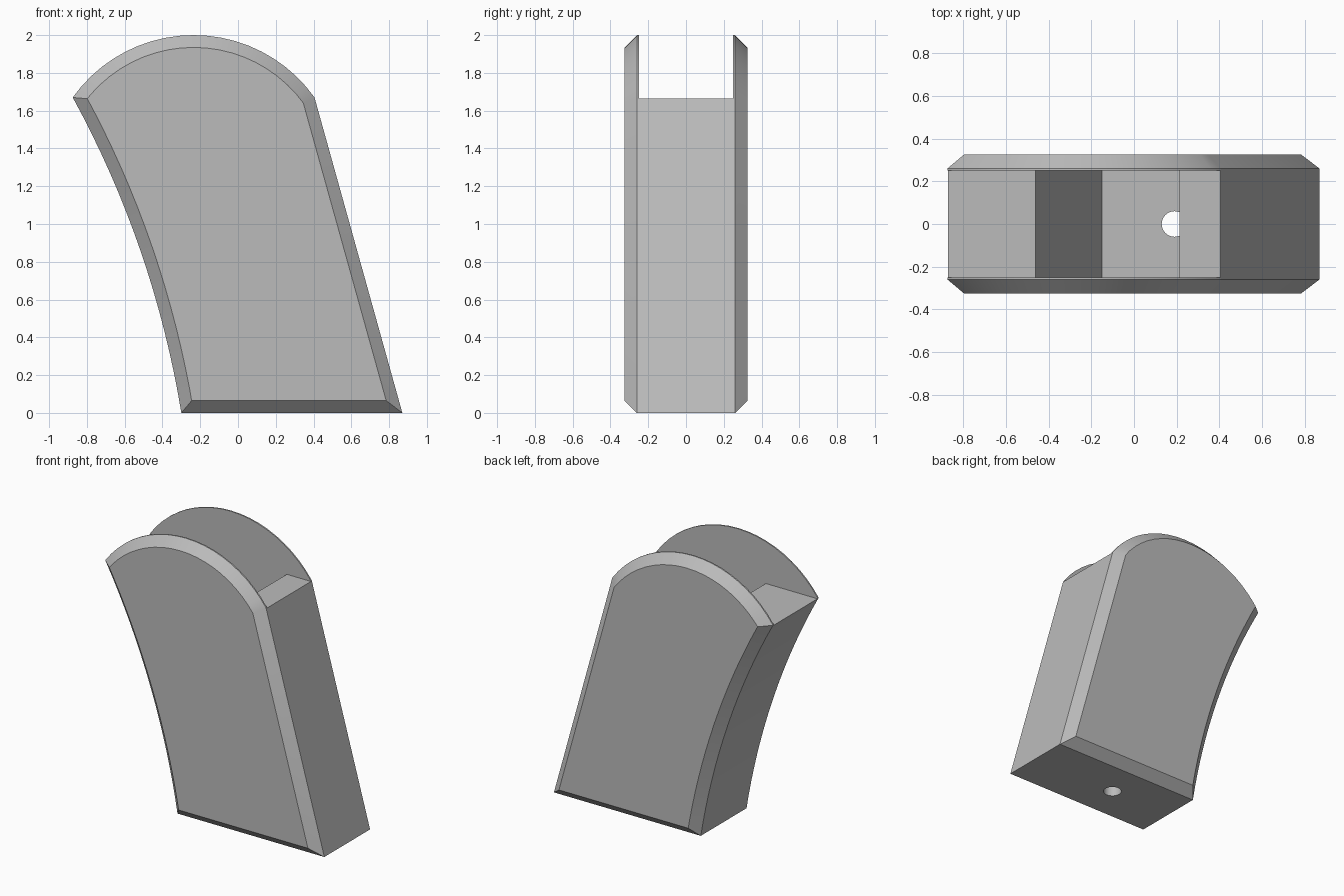
import bpy, bmesh, math
from mathutils import Vector

if "Cube" in bpy.data.objects:
    bpy.data.objects.remove(bpy.data.objects["Cube"])

HALF, RIM, BEV = 0.325, 0.26, 0.065   # half thickness, start of chamfer, chamfer inset
DECK = 1.665                          # height of the floor between the two cheeks

grey = bpy.data.materials.new("mid grey")
grey.diffuse_color = (0.5, 0.5, 0.5, 1)
grey.use_nodes = True
grey.node_tree.nodes["Principled BSDF"].inputs["Base Color"].default_value = grey.diffuse_color


def arc(a, b, sag, n):
    """Points of a circular arc from a to b, bulging sag to the left of a->b."""
    a, b = Vector(a), Vector(b)
    d = b - a
    h = d.length / 2
    r = (h * h + sag * sag) / (2 * sag)
    left = Vector((-d.y, d.x)).normalized()
    centre = (a + b) / 2 + left * (sag - r)
    half = math.asin(h / r)
    along = d.normalized()
    return [centre + left * r * math.cos(t) + along * r * math.sin(t)
            for t in (half * (2 * i / n - 1) for i in range(n + 1))]


def inset(pts, dist):
    """Mitred inward offset of a clockwise outline."""
    out = []
    for i, p in enumerate(pts):
        e1 = (p - pts[i - 1]).normalized()
        e2 = (pts[(i + 1) % len(pts)] - p).normalized()
        n1, n2 = Vector((e1.y, -e1.x)), Vector((e2.y, -e2.x))
        out.append(p + (n1 + n2) * dist / (1 + n1.dot(n2)))
    return out


def loft(name, rings):
    """Closed solid through (y, outline) rings."""
    bm = bmesh.new()
    loops = [[bm.verts.new((p[0], y, p[1])) for p in pts] for y, pts in rings]
    n = len(loops[0])
    for A, B in zip(loops, loops[1:]):
        for i in range(n):
            j = (i + 1) % n
            bm.faces.new((A[i], A[j], B[j], B[i]))
    bm.faces.new(loops[0])
    bm.faces.new(loops[-1])
    bmesh.ops.recalc_face_normals(bm, faces=bm.faces)
    me = bpy.data.meshes.new(name)
    bm.to_mesh(me)
    bm.free()
    me.materials.append(grey)
    ob = bpy.data.objects.new(name, me)
    bpy.context.collection.objects.link(ob)
    return ob


# Leaning body: curved left side, domed top, straight right side, chamfered rims
side = arc((-0.30, 0), (-0.875, 1.67), -0.075, 16)
dome = arc((-0.875, 1.67), (0.405, 1.67), 0.33, 20)
outline = side[:-1] + dome + [Vector((0.87, 0))]
small = inset(outline, BEV)
body = loft("body", [(-HALF, small), (-RIM, outline), (RIM, outline), (HALF, small)])

# Slot between the cheeks, leaning pocket below it, drilled hole in the base
slot_pts = [(-1.2, DECK), (-1.2, 2.3), (1.2, 2.3), (1.2, DECK)]
pocket_pts = [(-0.15, 0.54), (-0.4737, 1.71), (0.2013, 1.71), (0.525, 0.54)]
cutters = [loft(name, [(-0.25, pts), (0.25, pts)])
           for name, pts in (("slot_cutter", slot_pts), ("pocket_cutter", pocket_pts))]
bpy.ops.mesh.primitive_cylinder_add(vertices=32, radius=0.06, depth=1.0, location=(0.19, 0, 0.3))
hole = bpy.context.object
hole.name = "hole_cutter"
hole.data.materials.append(grey)
cutters.append(hole)

bpy.ops.object.select_all(action='DESELECT')
bpy.context.view_layer.objects.active = body
body.select_set(True)
for c in cutters:
    c.hide_render = True
    m = body.modifiers.new(c.name, 'BOOLEAN')
    m.operation, m.solver, m.object = 'DIFFERENCE', 'EXACT', c
    bpy.ops.object.modifier_apply(modifier=m.name)
for c in cutters:
    bpy.data.objects.remove(c)
bpy.ops.object.shade_smooth_by_angle(angle=math.radians(20))
